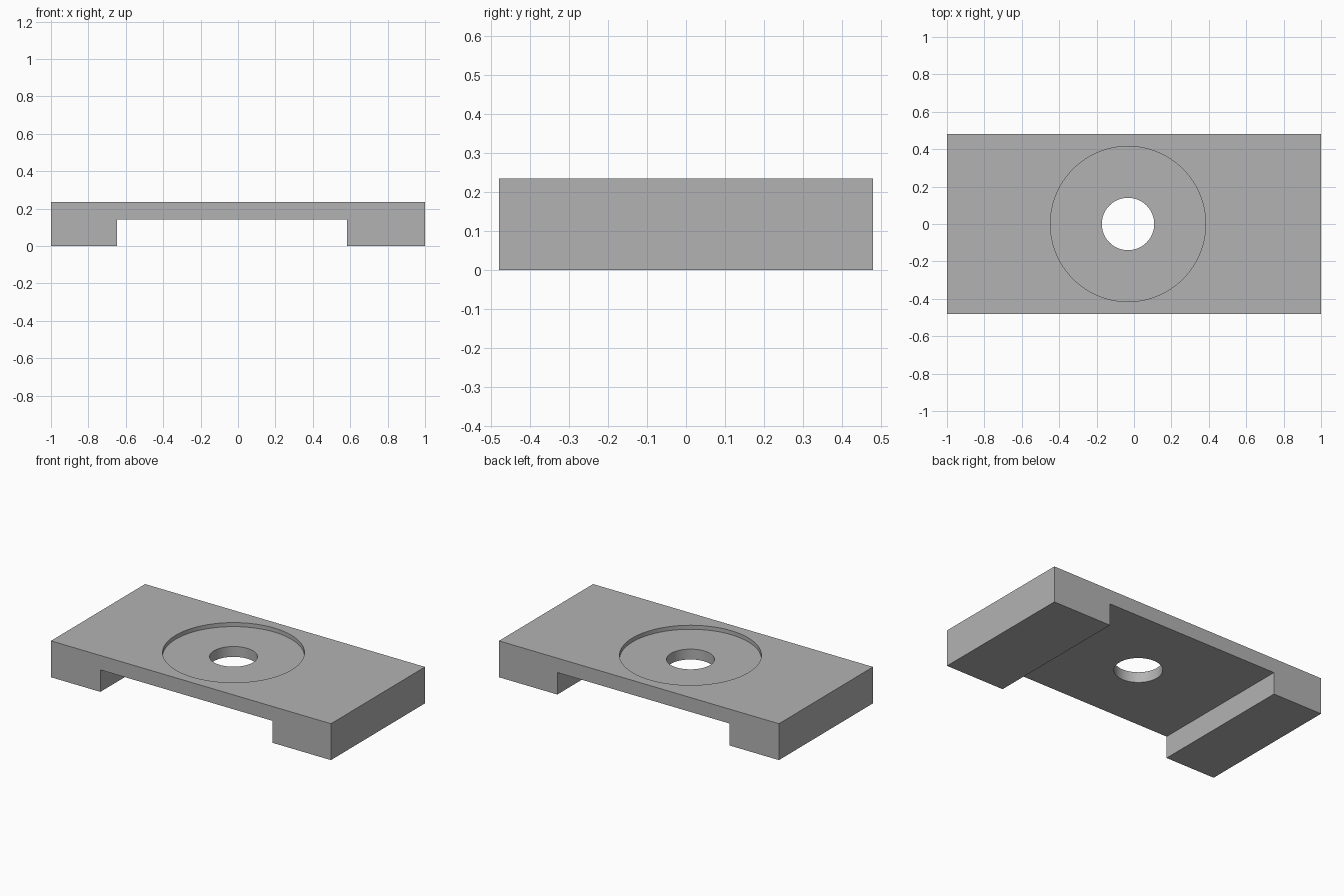
import bpy
import bmesh

default = bpy.data.objects.get("Cube")
if default:
    bpy.data.objects.remove(default, do_unlink=True)

HALF_WIDTH, HEIGHT = 0.48, 0.235
CHANNEL = (-0.647, 0.583, 0.142)     # left edge, right edge, ceiling
CENTRE_X = -0.032

grey = bpy.data.materials.new("plain grey")
grey.use_nodes = True
colour = (0.45, 0.45, 0.45, 1)
grey.diffuse_color = colour
grey.node_tree.nodes["Principled BSDF"].inputs["Base Color"].default_value = colour


def add_object(name, bm):
    bmesh.ops.recalc_face_normals(bm, faces=bm.faces)
    mesh = bpy.data.meshes.new(name)
    bm.to_mesh(mesh)
    bm.free()
    mesh.materials.append(grey)
    obj = bpy.data.objects.new(name, mesh)
    bpy.context.collection.objects.link(obj)
    return obj


def bore(target, name, radius, bottom, top):
    """Cut a round vertical hole into the target."""
    bm = bmesh.new()
    bmesh.ops.create_cone(bm, cap_ends=True, segments=96, radius1=radius,
                          radius2=radius, depth=top - bottom)
    bmesh.ops.translate(bm, verts=bm.verts, vec=(CENTRE_X, 0, (top + bottom) / 2))
    cutter = add_object(name, bm)
    cutter.hide_render = True
    cutter.hide_set(True)
    cutter.display_type = 'WIRE'
    mod = target.modifiers.new(name, 'BOOLEAN')
    mod.operation = 'DIFFERENCE'
    mod.solver = 'EXACT'
    mod.object = cutter
    return cutter


# Bridge plate: profile with two feet, extruded front to back
left, right, ceiling = CHANNEL
profile = [(-1, 0), (left, 0), (left, ceiling), (right, ceiling),
           (right, 0), (1, 0), (1, HEIGHT), (-1, HEIGHT)]
bm = bmesh.new()
face = bm.faces.new([bm.verts.new((x, -HALF_WIDTH, z)) for x, z in profile])
side = bmesh.ops.extrude_face_region(bm, geom=[face])["geom"]
bmesh.ops.translate(bm, vec=(0, 2 * HALF_WIDTH, 0),
                    verts=[g for g in side if isinstance(g, bmesh.types.BMVert)])
plate = add_object("bridge_plate", bm)

# Shallow round recess and central through hole
cutters = [bore(plate, "recess_cutter", 0.415, HEIGHT - 0.026, HEIGHT + 0.1),
           bore(plate, "hole_cutter", 0.14, -0.1, HEIGHT + 0.2)]

# Apply the cuts, drop the cutters and smooth the round walls
bpy.ops.object.select_all(action='DESELECT')
plate.select_set(True)
bpy.context.view_layer.objects.active = plate
for mod in list(plate.modifiers):
    bpy.ops.object.modifier_apply(modifier=mod.name)
for cutter in cutters:
    bpy.data.objects.remove(cutter, do_unlink=True)
bpy.ops.object.shade_smooth_by_angle()
